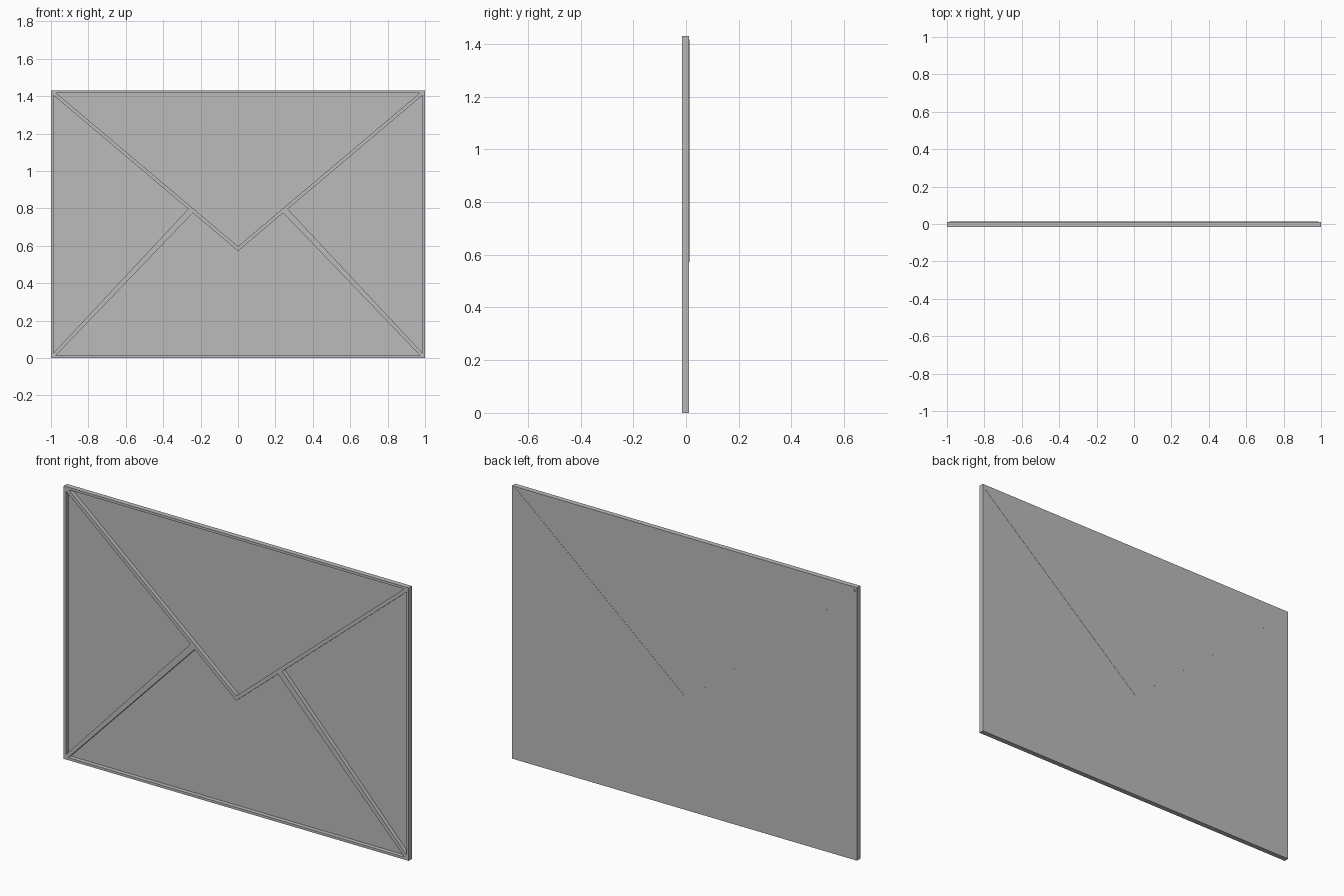
import bpy
import bmesh
from mathutils import Vector

if "Cube" in bpy.data.objects:
    bpy.data.objects.remove(bpy.data.objects["Cube"], do_unlink=True)

HALF_W, HEIGHT = 1.0, 1.43
FRONT, BACK = -0.015, 0.012
RIM = 0.013

grey = bpy.data.materials.new("plain grey")
grey.use_nodes = True
COLOUR = (0.5, 0.5, 0.5, 1)
grey.diffuse_color = COLOUR
grey.node_tree.nodes["Principled BSDF"].inputs["Base Color"].default_value = COLOUR


def extrude_outline(name, polygons, front, back):
    """Solid from adjoining polygons in the xz plane, extruded along y."""
    bm = bmesh.new()
    for polygon in polygons:
        bm.faces.new([bm.verts.new((x, front, z)) for x, z in polygon])
    bmesh.ops.remove_doubles(bm, verts=bm.verts, dist=0.0001)
    result = bmesh.ops.extrude_face_region(bm, geom=bm.faces[:], use_keep_orig=True)
    moved = [v for v in result["geom"] if isinstance(v, bmesh.types.BMVert)]
    bmesh.ops.translate(bm, verts=moved, vec=(0, back - front, 0))
    bmesh.ops.recalc_face_normals(bm, faces=bm.faces)
    mesh = bpy.data.meshes.new(name)
    bm.to_mesh(mesh)
    bm.free()
    mesh.materials.append(grey)
    obj = bpy.data.objects.new(name, mesh)
    bpy.context.collection.objects.link(obj)
    return obj


def rectangle(inset):
    w, low, high = HALF_W - inset, inset, HEIGHT - inset
    return [(-w, low), (w, low), (w, high), (-w, high)]


# Raised rim with mitred corners
outer, inner = rectangle(0), rectangle(RIM)
rim = [[outer[i], outer[(i + 1) % 4], inner[(i + 1) % 4], inner[i]] for i in range(4)]
extrude_outline("rim", rim, FRONT, BACK)

# Thin recessed panel closing the back
extrude_outline("back_panel", [inner], BACK - 0.005, BACK)

# V-shaped flap ridge, pointed where it meets the upper corners
side, top = HALF_W - RIM, HEIGHT - RIM
halves = [[(s * side, top), (s * (side - 0.015), top), (0, 0.597),
           (0, 0.572), (s * side, top - 0.012)] for s in (-1, 1)]
extrude_outline("flap_ridge", halves, FRONT + 0.001, BACK + 0.001)

# Diagonal fold ridges from the lower corners up to the flap
for s, label in ((1, "left"), (-1, "right")):
    fold = [(s * side, RIM), (s * side, RIM + 0.013), (s * 0.266, 0.797),
            (s * 0.241, 0.776), (s * (side - 0.013), RIM)]
    extrude_outline(label + "_fold_ridge", [fold], FRONT + 0.001, BACK)
